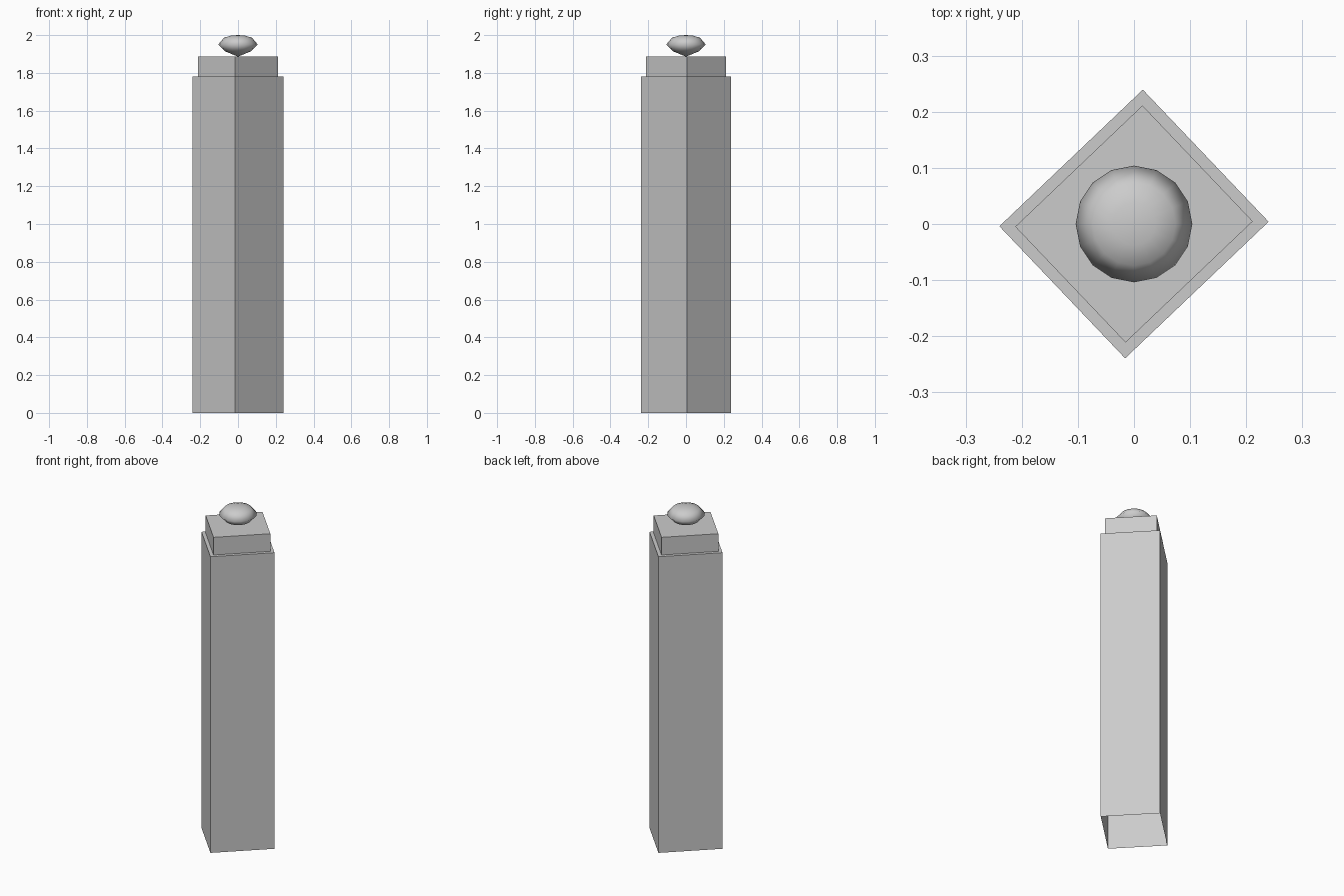
import bpy, bmesh
from math import radians, pi
from mathutils import Matrix, Vector

if "Cube" in bpy.data.objects:
    bpy.data.objects.remove(bpy.data.objects["Cube"], do_unlink=True)

stone = bpy.data.materials.new("light grey stone")
stone.use_nodes = True
colour = (0.6, 0.6, 0.6, 1)
stone.diffuse_color = colour
stone.node_tree.nodes["Principled BSDF"].inputs["Base Color"].default_value = colour

TURN = Matrix.Rotation(radians(43.6), 4, "Z")


def add_object(name, bm):
    mesh = bpy.data.meshes.new(name)
    bm.to_mesh(mesh)
    bm.free()
    mesh.materials.append(stone)
    obj = bpy.data.objects.new(name, mesh)
    bpy.context.collection.objects.link(obj)
    return obj


def open_block(name, width, depth, bottom, top):
    """Turned rectangular block without an underside."""
    bm = bmesh.new()
    bmesh.ops.create_cube(bm, size=1)
    bmesh.ops.scale(bm, vec=(width, depth, top - bottom), verts=bm.verts)
    bmesh.ops.translate(bm, vec=(0, 0, (top + bottom) / 2), verts=bm.verts)
    underside = [f for f in bm.faces if f.normal.z < -0.5]
    bmesh.ops.delete(bm, geom=underside, context="FACES")
    bmesh.ops.transform(bm, matrix=TURN, verts=bm.verts)
    return add_object(name, bm)


# Hollow post and its stepped cap
open_block("post_shaft", 0.353, 0.325, 0, 1.78)
open_block("post_cap", 0.313, 0.285, 1.78, 1.886)

# Flattened round knob, spun from a profile
profile = [(0, 1.886), (0.07, 1.915), (0.104, 1.951),
           (0.074, 1.986), (0.038, 1.997), (0, 2.0)]
bm = bmesh.new()
verts = [bm.verts.new((r, 0, z)) for r, z in profile]
edges = [bm.edges.new(pair) for pair in zip(verts, verts[1:])]
bmesh.ops.spin(bm, geom=verts + edges, cent=Vector(), axis=(0, 0, 1),
               angle=2 * pi, steps=16)
bmesh.ops.remove_doubles(bm, verts=bm.verts, dist=0.0005)
bmesh.ops.recalc_face_normals(bm, faces=bm.faces)
for face in bm.faces:
    face.smooth = True
add_object("top_knob", bm)
